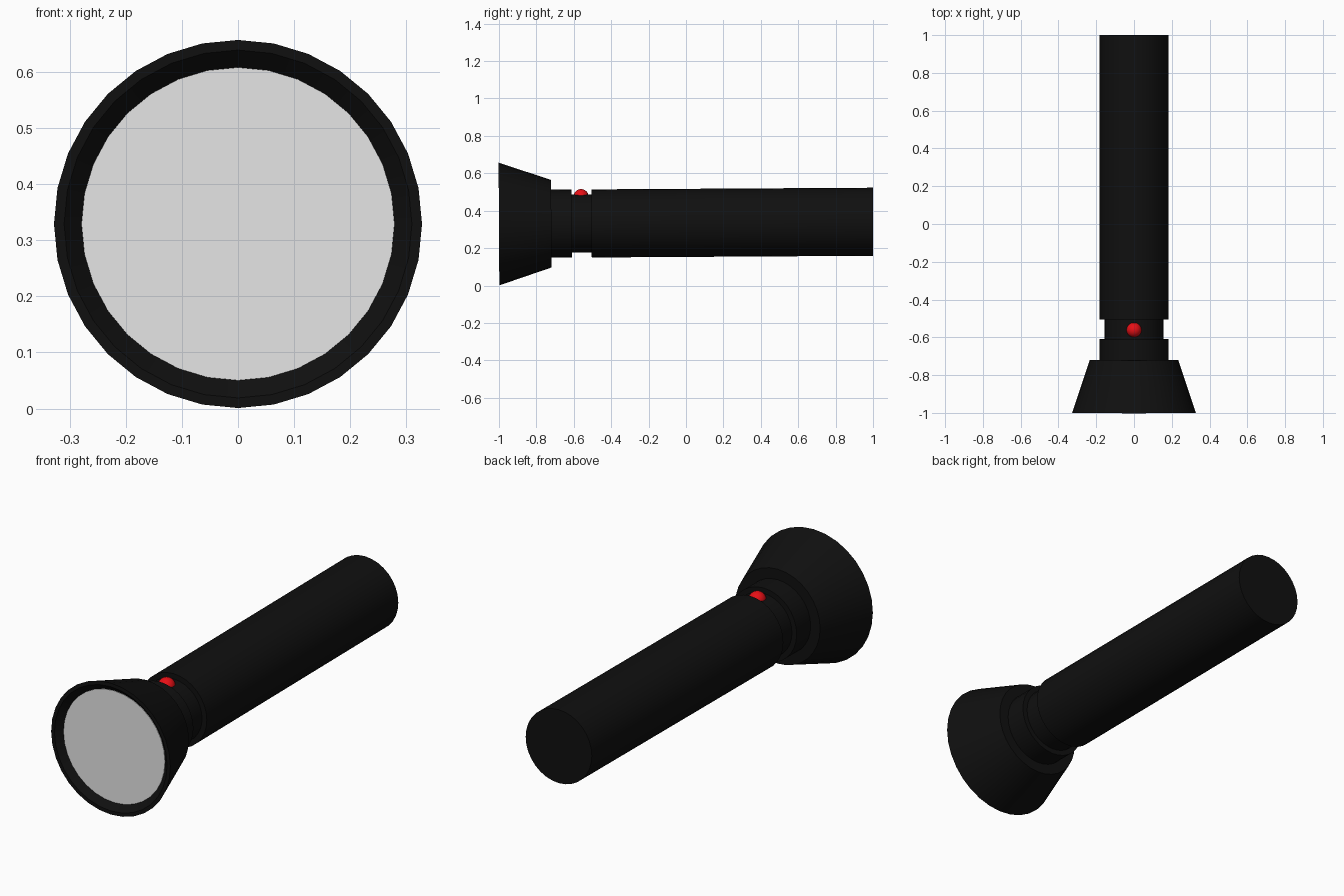
import bpy, bmesh, math

if "Cube" in bpy.data.objects:
    bpy.data.objects.remove(bpy.data.objects["Cube"], do_unlink=True)

SIDES = 32
AXIS_Z = 0.335           # height of the torch axis at its middle
TILT = math.atan(0.006)  # it rests on the wide rim, tail slightly raised


def material(name, rgb):
    mat = bpy.data.materials.new(name)
    mat.use_nodes = True
    mat.diffuse_color = (*rgb, 1)
    mat.node_tree.nodes["Principled BSDF"].inputs["Base Color"].default_value = (*rgb, 1)
    return mat


def finish(name, bm, mat):
    bmesh.ops.recalc_face_normals(bm, faces=bm.faces)
    mesh = bpy.data.meshes.new(name)
    bm.to_mesh(mesh)
    bm.free()
    mesh.materials.append(mat)
    obj = bpy.data.objects.new(name, mesh)
    bpy.context.collection.objects.link(obj)
    obj.location.z = AXIS_Z
    obj.rotation_euler.x = TILT
    bpy.ops.object.select_all(action="DESELECT")
    obj.select_set(True)
    bpy.context.view_layer.objects.active = obj
    bpy.ops.object.shade_smooth_by_angle(angle=math.radians(30))
    return obj


def turned(name, profile, mat):
    """Turn (y, radius) points around the torch axis, closing both ends."""
    bm = bmesh.new()
    rings = []
    for y, r in profile:
        angles = [math.tau * i / SIDES for i in range(SIDES)]
        rings.append([bm.verts.new((r * math.cos(a), y, r * math.sin(a))) for a in angles])
    for a, b in zip(rings, rings[1:]):
        for i in range(SIDES):
            j = (i + 1) % SIDES
            bm.faces.new((a[i], a[j], b[j], b[i]))
    bm.faces.new(rings[0])
    bm.faces.new(rings[-1])
    return finish(name, bm, mat)


black = material("black casing", (0.005, 0.005, 0.005))
grey = material("pale grey glass", (0.8, 0.8, 0.8))
red = material("red button", (0.8, 0.005, 0.008))

# Flared head with a shallow recess behind the rim
turned("head", [(-0.97, 0.279), (-1, 0.31), (-1, 0.328), (-0.72, 0.234)], black)

# Collar, switch groove, and long handle
turned("handle", [(-0.73, 0.182), (-0.61, 0.182), (-0.61, 0.156),
                  (-0.505, 0.156), (-0.505, 0.182), (1, 0.182)], black)

# Glass at the bottom of the recess
turned("lens", [(-0.973, 0.279), (-0.969, 0.279)], grey)

# Round switch button on top of the groove
bm = bmesh.new()
bmesh.ops.create_uvsphere(bm, u_segments=32, v_segments=16, radius=0.04)
bmesh.ops.translate(bm, verts=bm.verts, vec=(0, -0.56, 0.144))
finish("switch_button", bm, red)
